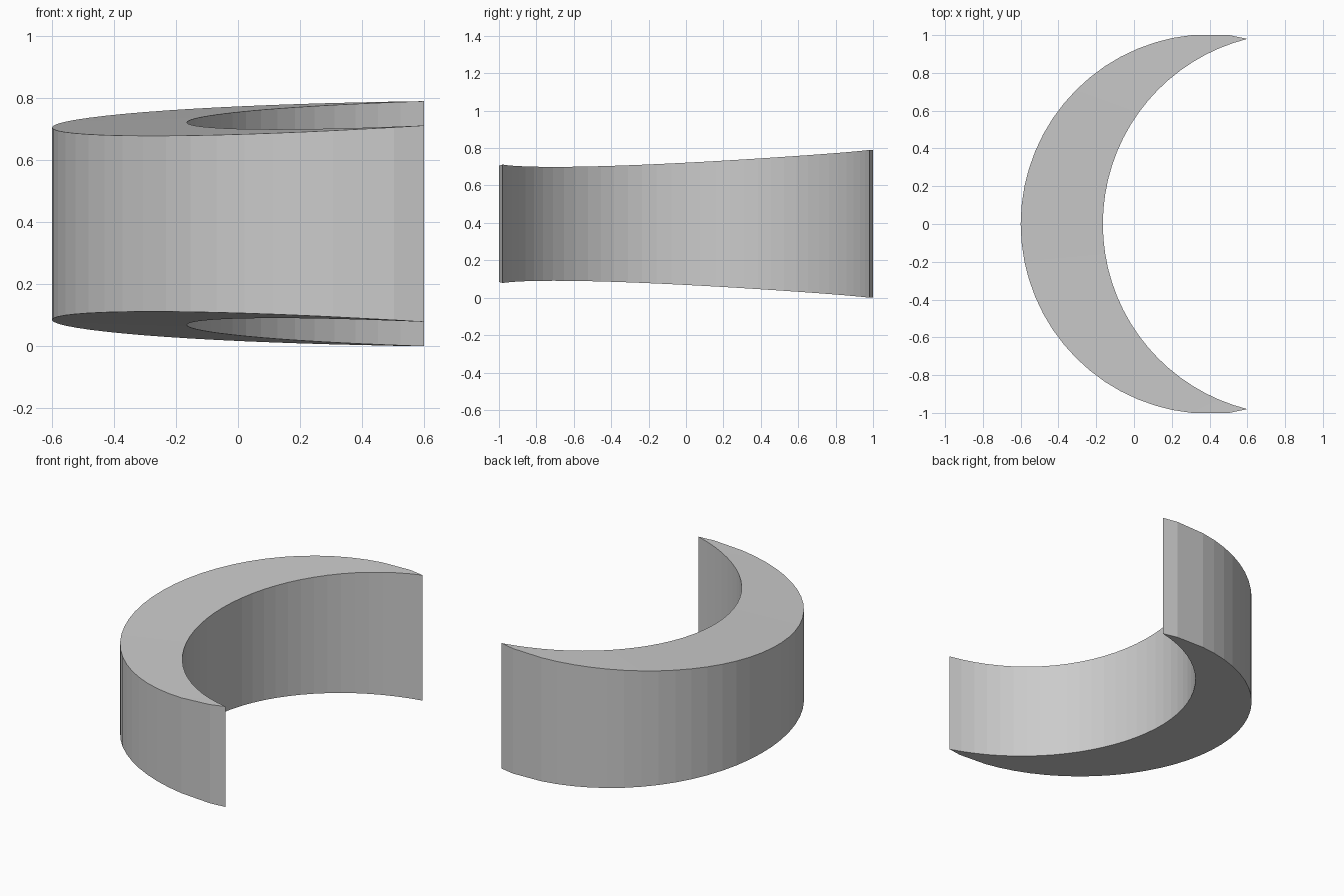
import bpy, bmesh, math

if "Cube" in bpy.data.objects:
    bpy.data.objects.remove(bpy.data.objects["Cube"])

grey = bpy.data.materials.new("light grey")
grey.diffuse_color = (0.6, 0.6, 0.6, 1)
grey.use_nodes = True
grey.node_tree.nodes["Principled BSDF"].inputs["Base Color"].default_value = grey.diffuse_color

TIP_X, TIP_Y = 0.6, 0.98
OUT_C, OUT_R = 0.405, 1.005
IN_C, IN_R = 0.845, 1.01

# outer arc: coarser facets near the tips, finer round the back
step = 5.625
angles = [84.375, 95.625] + [95.625 + step * i for i in range(1, 30)] + [264.375, 275.625]
outer = [(OUT_C + OUT_R * math.cos(math.radians(a)),
          OUT_R * math.sin(math.radians(a))) for a in angles]

# inner arc: same number of points between the two tips
n = len(outer)
half = math.atan2(TIP_Y, IN_C - TIP_X)
inner = []
for i in range(1, n + 1):
    a = math.pi - half + 2 * half * i / (n + 1)
    inner.append((IN_C + IN_R * math.cos(a), IN_R * math.sin(a)))

tips = [(TIP_X, TIP_Y), (TIP_X, -TIP_Y)]
outer = [tips[0]] + outer + [tips[1]]
inner = [tips[0]] + inner + [tips[1]]


def half_height(x, y):
    """Gently twisted slope, mirrored between top and bottom."""
    return 0.333 + 0.038 * x + (0.049 - 0.015 * x) * y


bm = bmesh.new()


def rim(points, side):
    return [bm.verts.new((x, y, 0.395 + side * half_height(x, y))) for x, y in points]


out_top, out_low = rim(outer, 1), rim(outer, -1)
in_top, in_low = rim(inner, 1), rim(inner, -1)


def strip(a, b):
    for i in range(len(a) - 1):
        bm.faces.new((a[i], a[i + 1], b[i + 1], b[i]))


# outer wall, inner wall, top and underside
strip(out_top, out_low)
strip(in_low, in_top)
strip(in_top, out_top)
strip(out_low, in_low)
bmesh.ops.remove_doubles(bm, verts=bm.verts, dist=0.0005)
bmesh.ops.recalc_face_normals(bm, faces=bm.faces)

mesh = bpy.data.meshes.new("crescent_wall")
bm.to_mesh(mesh)
bm.free()
mesh.materials.append(grey)
obj = bpy.data.objects.new("crescent_wall", mesh)
bpy.context.collection.objects.link(obj)
